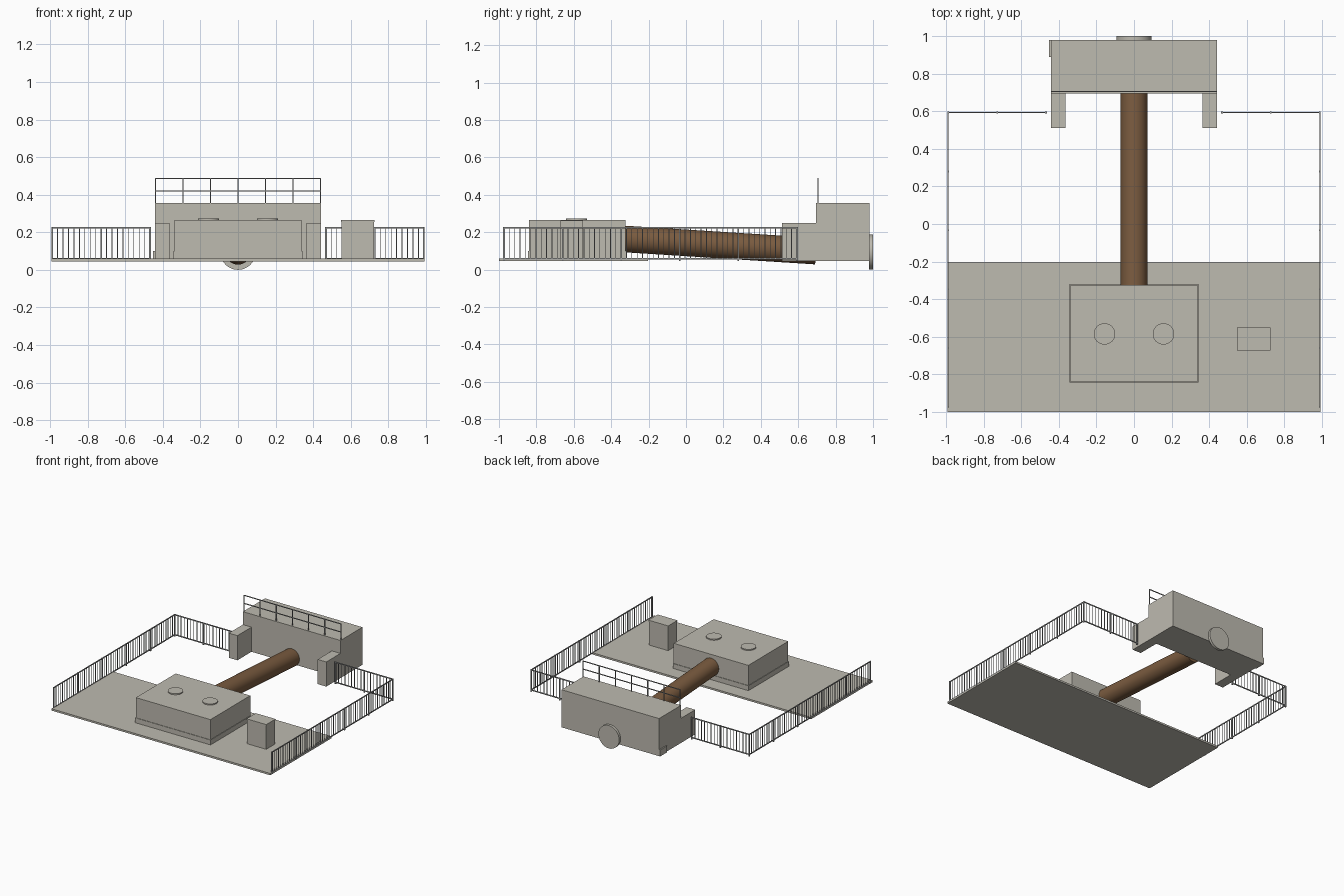
import bpy, bmesh, math
from mathutils import Vector, Matrix

if "Cube" in bpy.data.objects:
    bpy.data.objects.remove(bpy.data.objects["Cube"])


def material(name, rgb):
    m = bpy.data.materials.new(name)
    m.diffuse_color = (*rgb, 1)
    m.use_nodes = True
    m.node_tree.nodes["Principled BSDF"].inputs["Base Color"].default_value = m.diffuse_color
    return m


CONCRETE = material("concrete", (0.515, 0.495, 0.435))
STEEL = material("steel", (0.35, 0.355, 0.35))
RUST = material("rusty_brown", (0.195, 0.105, 0.05))


def add_box(bm, x0, x1, y0, y1, z0, z1):
    mid = Vector(((x0 + x1) / 2, (y0 + y1) / 2, (z0 + z1) / 2))
    size = Matrix.Diagonal((x1 - x0, y1 - y0, z1 - z0, 1))
    bmesh.ops.create_cube(bm, size=1, matrix=Matrix.Translation(mid) @ size)


def finish(name, bm, mat):
    me = bpy.data.meshes.new(name)
    bm.to_mesh(me)
    bm.free()
    me.materials.append(mat)
    ob = bpy.data.objects.new(name, me)
    bpy.context.collection.objects.link(ob)
    return ob


def boxes(name, mat, *dims):
    bm = bmesh.new()
    for d in dims:
        add_box(bm, *d)
    return finish(name, bm, mat)


def rod(name, a, b, r, mat, sides=32):
    """Capped cylinder from point a to point b."""
    a, b = Vector(a), Vector(b)
    bm = bmesh.new()
    turn = (b - a).to_track_quat('Z', 'Y').to_matrix().to_4x4()
    bmesh.ops.create_cone(bm, cap_ends=True, segments=sides, radius1=r, radius2=r,
                          depth=(b - a).length,
                          matrix=Matrix.Translation((a + b) / 2) @ turn)
    ob = finish(name, bm, mat)
    bpy.ops.object.select_all(action='DESELECT')
    ob.select_set(True)
    bpy.context.view_layer.objects.active = ob
    bpy.ops.object.shade_smooth_by_angle(angle=math.radians(40))
    return ob


# Ground slab
boxes("base_slab", CONCRETE, (-0.992, 0.992, -1.0, -0.203, 0.045, 0.06))

# Main chamber: slightly wider plinth below the body
boxes("chamber_plinth", CONCRETE, (-0.342, 0.342, -0.844, -0.32, 0.06, 0.10))
boxes("chamber_body", CONCRETE, (-0.338, 0.338, -0.84, -0.324, 0.10, 0.265))
for side in (-1, 1):
    rod("chamber_hatch", (side * 0.157, -0.585, 0.262), (side * 0.157, -0.585, 0.274),
        0.057, CONCRETE)

# Control cabinet with a thin cap
boxes("cabinet", CONCRETE, (0.55, 0.725, -0.67, -0.554, 0.06, 0.255))
boxes("cabinet_cap", CONCRETE, (0.548, 0.727, -0.672, -0.552, 0.255, 0.264))

# Sloping pipe
rod("pipe", (0, -0.33, 0.164), (0, 0.695, 0.099), 0.071, RUST)

# Outlet headwall, wing walls, side step and round flap
boxes("headwall", CONCRETE, (-0.442, 0.442, 0.695, 0.98, 0.047, 0.355))
boxes("wing_walls", CONCRETE, *[(min(s * 0.364, s * 0.442), max(s * 0.364, s * 0.442),
                                 0.512, 0.695, 0.047, 0.249) for s in (-1, 1)])
boxes("side_step", CONCRETE, (-0.452, -0.442, 0.89, 0.98, 0.047, 0.10))
rod("outlet_flap", (0, 0.978, 0.094), (0, 1.0, 0.094), 0.094, CONCRETE)

# Guard rail on the headwall
bm = bmesh.new()
for z in (0.42, 0.486):
    add_box(bm, -0.442, 0.442, 0.702, 0.708, z - 0.003, z + 0.003)
for i in range(7):
    x = -0.439 + i * 0.878 / 6
    add_box(bm, x - 0.003, x + 0.003, 0.702, 0.708, 0.355, 0.487)
finish("headwall_guard_rail", bm, STEEL)


def fence(name, a, b, bays, bars):
    """Axis-aligned fence run: rails, posts and evenly spaced bars."""
    a, b = Vector(a), Vector(b)
    bm = bmesh.new()

    def upright(p, h, z0, z1):
        add_box(bm, p.x - h, p.x + h, p.y - h, p.y + h, z0, z1)

    h = 0.003
    for z in (0.059, 0.223):
        add_box(bm, min(a.x, b.x) - h, max(a.x, b.x) + h,
                min(a.y, b.y) - h, max(a.y, b.y) + h, z - 0.004, z + 0.004)
    for i in range(bays * bars + 1):
        p = a.lerp(b, i / (bays * bars))
        if i % bars == 0:
            upright(p, 0.0045, 0.045, 0.227)
        else:
            upright(p, 0.002, 0.059, 0.223)
    finish(name, bm, STEEL)


# Perimeter fence, mirrored left and right
for s in (-1, 1):
    fence("side_fence", (s * 0.989, -0.973), (s * 0.989, 0.593), 5, 11)
    fence("back_fence", (s * 0.989, 0.593), (s * 0.468, 0.593), 2, 9)
